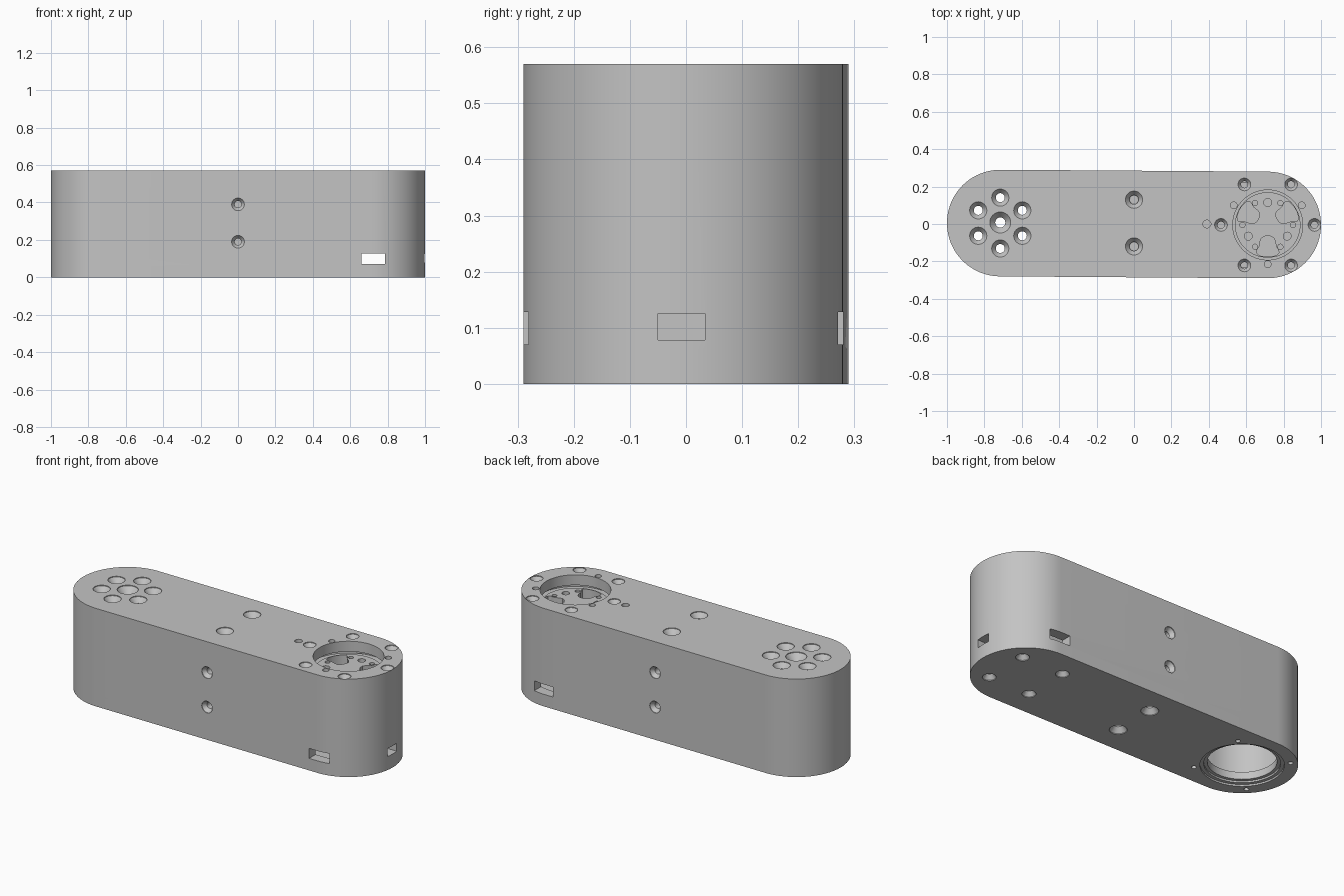
import bpy, bmesh, math
from mathutils import Vector, Matrix

if "Cube" in bpy.data.objects:
    bpy.data.objects.remove(bpy.data.objects["Cube"], do_unlink=True)

grey = bpy.data.materials.new("plain grey")
grey.use_nodes = True
COLOUR = (0.55, 0.55, 0.55, 1)
grey.diffuse_color = COLOUR
grey.node_tree.nodes["Principled BSDF"].inputs["Base Color"].default_value = COLOUR

HUB = Vector((-0.715, 0.005, 0))     # end with the through holes
MOTOR = Vector((0.715, -0.005, 0))   # end with the round pocket
RADIUS, HEIGHT, SEAM_LOW, SEAM_HIGH = 0.285, 0.57, 0.062, 0.51


def prism(bm, outline, z0, z1):
    """Extrude a closed outline between two heights."""
    face = bm.faces.new([bm.verts.new((p[0], p[1], z0)) for p in outline])
    top = bmesh.ops.extrude_face_region(bm, geom=[face])["geom"]
    moved = [v for v in top if isinstance(v, bmesh.types.BMVert)]
    bmesh.ops.translate(bm, verts=moved, vec=(0, 0, z1 - z0))


def stadium(radius, steps=40):
    tilt = math.atan2(MOTOR.y - HUB.y, MOTOR.x - HUB.x)
    points = []
    for centre, start in ((MOTOR, -math.pi / 2), (HUB, math.pi / 2)):
        for i in range(steps + 1):
            a = tilt + start + math.pi * i / steps
            points.append(centre + radius * Vector((math.cos(a), math.sin(a), 0)))
    return points


def lathe(bm, profile, matrix, steps=32):
    """Closed solid turned from (radius, height) pairs."""
    rings = [[bm.verts.new(matrix @ Vector((r * math.cos(a), r * math.sin(a), z)))
              for a in (2 * math.pi * i / steps for i in range(steps))]
             for r, z in profile]
    for low, high in zip(rings, rings[1:]):
        for i in range(steps):
            j = (i + 1) % steps
            bm.faces.new((low[i], low[j], high[j], high[i]))
    bm.faces.new(rings[0][::-1])
    bm.faces.new(rings[-1])


def box(bm, centre, size):
    matrix = Matrix.Translation(centre) @ Matrix.Diagonal((*size, 1))
    bmesh.ops.create_cube(bm, size=1, matrix=matrix)


def hole(bm, point, radius, depth, axis=(0, 0, -1), sink=0):
    """Drill along axis; sink is the outer radius of a countersink."""
    turn = Vector((0, 0, 1)).rotation_difference(Vector(axis)).to_matrix().to_4x4()
    profile = [(radius, -0.02), (radius, depth)]
    if sink:
        profile = [(sink, -0.02), (sink, 0.004), (radius, sink - radius + 0.01), (radius, depth)]
    lathe(bm, profile, Matrix.Translation(point) @ turn)


def polar(centre, radius, degrees, z):
    a = math.radians(degrees)
    return (centre.x + radius * math.cos(a), centre.y + radius * math.sin(a), z)


def finish(name, bm):
    bmesh.ops.recalc_face_normals(bm, faces=bm.faces)
    mesh = bpy.data.meshes.new(name)
    bm.to_mesh(mesh)
    bm.free()
    mesh.materials.append(grey)
    obj = bpy.data.objects.new(name, mesh)
    bpy.context.collection.objects.link(obj)
    return obj


def cut(obj, *cutters):
    """Subtract each cutter, then shade."""
    bpy.context.view_layer.objects.active = obj
    for bm in cutters:
        cutter = finish("cutter", bm)
        mod = obj.modifiers.new("cut", "BOOLEAN")
        mod.operation, mod.solver, mod.object = "DIFFERENCE", "EXACT", cutter
        bpy.ops.object.modifier_apply(modifier=mod.name)
        bpy.data.objects.remove(cutter, do_unlink=True)
    bpy.ops.object.select_all(action="DESELECT")
    obj.select_set(True)
    bpy.ops.object.shade_smooth_by_angle(angle=math.radians(30))


def side_screws():
    bm = bmesh.new()
    for z in (0.19, 0.39):
        for s in (-1, 1):
            hole(bm, (0, s * RADIUS, z), 0.018, 0.11, (0, -s, 0), 0.034)
    return bm


# Top plate
plate = bmesh.new()
prism(plate, stadium(RADIUS), SEAM_HIGH, HEIGHT)
drill = bmesh.new()
hole(drill, HUB + Vector((0, 0.003, HEIGHT)), 0.027, 0.2, sink=0.056)
for i in range(6):
    hole(drill, polar(HUB, 0.136, 30 + 60 * i, HEIGHT), 0.024, 0.2, sink=0.046)
    hole(drill, polar(MOTOR, 0.25, 60 * i, HEIGHT), 0.018, 0.2, sink=0.034)
for y in (-0.12, 0.13):
    hole(drill, (0, y, HEIGHT), 0.024, 0.055, sink=0.046)
for a in (30, 150, 270):
    hole(drill, polar(MOTOR, 0.21, a, HEIGHT), 0.018, 0.05)
hole(drill, (0.39, 0, HEIGHT), 0.021, 0.05)
pocket = bmesh.new()
lathe(pocket, [(0.187, 0.4), (0.187, 0.7)], Matrix.Translation(MOTOR), 64)
cut(finish("top_plate", plate), drill, pocket)

# Housing wall with cable slots
wall = bmesh.new()
prism(wall, stadium(RADIUS), SEAM_LOW, SEAM_HIGH)
cavity = bmesh.new()
prism(cavity, stadium(0.225), 0, HEIGHT)
slots = bmesh.new()
box(slots, (0.723, 0, 0.099), (0.125, 0.8, 0.058))
end_slot = bmesh.new()
box(end_slot, (0.95, -0.008, 0.102), (0.3, 0.083, 0.047))
cut(finish("housing", wall), cavity, slots, end_slot, side_screws())

# Cross rib that receives the side screws
rib = bmesh.new()
box(rib, (0, 0, (SEAM_LOW + SEAM_HIGH) / 2), (0.12, 0.45, SEAM_HIGH - SEAM_LOW))
cut(finish("cross_rib", rib), side_screws())

# Flanged disc in the pocket
disc = bmesh.new()
lathe(disc, [(0.224, 0.43), (0.224, 0.485), (0.175, 0.485), (0.175, 0.5)],
      Matrix.Translation(MOTOR), 64)
drill = bmesh.new()
for i in range(6):
    hole(drill, polar(MOTOR, 0.135, 60 * i, 0.5), 0.014, 0.1)
for a in (30, 150, 270):
    hole(drill, polar(MOTOR, 0.12, a + 60, 0.5), 0.021, 0.1)
    half = [(0.06, 0.015), (0.07, 0.033), (0.085, 0.04), (0.115, 0.045),
            (0.135, 0.058), (0.15, 0.06), (0.163, 0.045), (0.17, 0.015)]
    turn = Matrix.Translation(MOTOR) @ Matrix.Rotation(math.radians(a), 4, "Z")
    outline = half + [(x, -y) for x, y in reversed(half)]
    prism(drill, [turn @ Vector((x, y, 0)) for x, y in outline], 0.4, 0.55)
cut(finish("motor_disc", disc), drill)

# Bottom plate with bearing opening
plate = bmesh.new()
prism(plate, stadium(RADIUS), 0, SEAM_LOW)
drill = bmesh.new()
for i in range(4):
    hole(drill, polar(MOTOR, 0.187, 45 + 90 * i, 0), 0.018, 0.1, (0, 0, 1), 0.036)
    hole(drill, polar(HUB, 0.247, 45 + 90 * i, 0), 0.013, 0.05, (0, 0, 1))
for y in (-0.125, 0.125):
    hole(drill, (0, y, 0), 0.024, 0.055, (0, 0, 1), 0.046)
opening = bmesh.new()
lathe(opening, [(0.215, -0.02), (0.215, 0.01), (0.196, 0.01), (0.196, 0.02),
                (0.178, 0.02), (0.178, 0.1)], Matrix.Translation(HUB), 64)
cut(finish("bottom_plate", plate), drill, opening)
